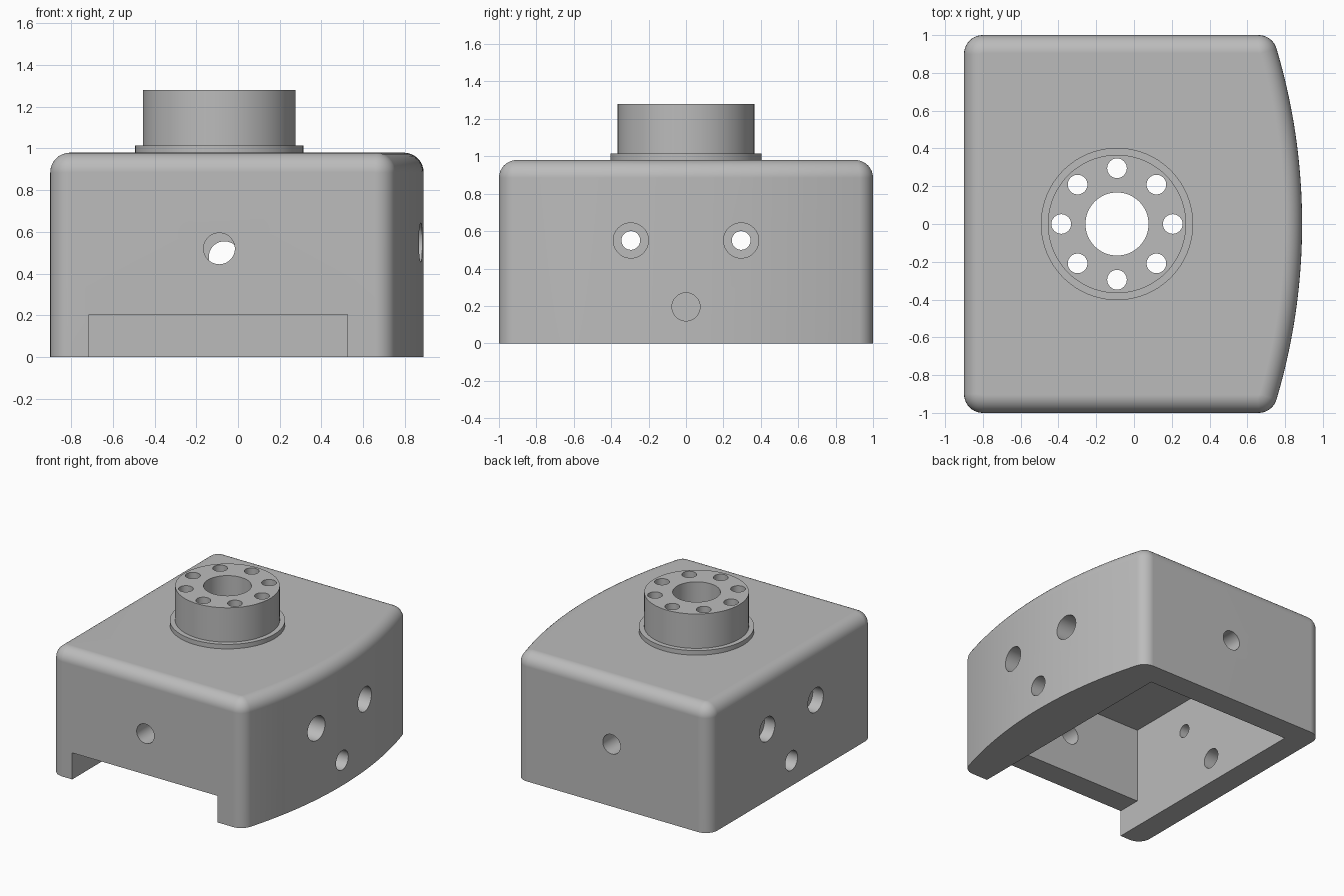
import bpy, bmesh
from math import sin, cos, pi, sqrt, atan2, radians
from mathutils import Matrix, Vector

cube = bpy.data.objects.get("Cube")
if cube:
    bpy.data.objects.remove(cube, do_unlink=True)

metal = bpy.data.materials.new("satin grey")
metal.use_nodes = True
grey = (0.5, 0.5, 0.5, 1)
metal.diffuse_color = grey
metal.node_tree.nodes["Principled BSDF"].inputs["Base Color"].default_value = grey

AXIS_X = -0.09      # hub centre line
TOP = 0.98          # top of the housing
EDGE = 0.1          # corner radius


def make_object(name, bm):
    bmesh.ops.recalc_face_normals(bm, faces=bm.faces)
    mesh = bpy.data.meshes.new(name)
    bm.to_mesh(mesh)
    bm.free()
    obj = bpy.data.objects.new(name, mesh)
    bpy.context.collection.objects.link(obj)
    mesh.materials.append(metal)
    return obj


def cylinder(name, start, end, radius, segments=48):
    a, b = Vector(start), Vector(end)
    turn = (b - a).to_track_quat('Z', 'Y').to_matrix().to_4x4()
    bm = bmesh.new()
    bmesh.ops.create_cone(bm, cap_ends=True, segments=segments, radius1=radius,
                          radius2=radius, depth=(b - a).length,
                          matrix=Matrix.Translation((a + b) / 2) @ turn)
    return make_object(name, bm)


def box(name, low, high):
    a, b = Vector(low), Vector(high)
    bm = bmesh.new()
    bmesh.ops.create_cube(bm, size=1, matrix=Matrix.Translation((a + b) / 2)
                          @ Matrix.Diagonal((*(b - a), 1)))
    return make_object(name, bm)


def cut(obj, cutter):
    mod = obj.modifiers.new("cut", 'BOOLEAN')
    mod.object, mod.operation, mod.solver = cutter, 'DIFFERENCE', 'EXACT'
    graph = bpy.context.evaluated_depsgraph_get()
    mesh = bpy.data.meshes.new_from_object(obj.evaluated_get(graph))
    obj.modifiers.clear()
    obj.data = mesh
    bpy.data.objects.remove(cutter, do_unlink=True)


def outline(inset):
    """Plan of the housing: straight on three sides, bowed on +x."""
    bow = 3.25
    bow_x = 0.89 - bow
    cy = 1 - EDGE
    cx = bow_x + sqrt((bow - EDGE) ** 2 - cy ** 2)
    tilt = atan2(cy, cx - bow_x)
    r = EDGE - inset

    def arc(x, y, radius, a, b, n):
        return [(x + radius * cos(a + (b - a) * i / n),
                 y + radius * sin(a + (b - a) * i / n)) for i in range(n + 1)]

    left = EDGE - 0.9
    return (arc(cx, -cy, r, -pi / 2, -tilt, 10)
            + arc(bow_x, 0, bow - inset, -tilt, tilt, 32)[1:-1]
            + arc(cx, cy, r, tilt, pi / 2, 10)
            + arc(left, cy, r, pi / 2, pi, 10)
            + arc(left, -cy, r, pi, 1.5 * pi, 10))


# Housing shell: straight wall, then a rounded top edge
fillet = EDGE - 0.005
layers = [(0, 0)] + [(fillet * (1 - cos(a)), TOP - fillet + fillet * sin(a))
                     for a in (pi / 2 * i / 8 for i in range(9))]
bm = bmesh.new()
rings = [[bm.verts.new((x, y, z)) for x, y in outline(t)] for t, z in layers]
for lower, upper in zip(rings, rings[1:]):
    for i in range(len(lower)):
        bm.faces.new((lower[i - 1], lower[i], upper[i], upper[i - 1]))
bm.faces.new(rings[0][::-1])
bm.faces.new(rings[-1])
housing = make_object("housing", bm)

# Open cavity and the front slot
cut(housing, box("cavity", (-0.715, -0.815, -0.2), (0.525, 0.815, 0.785)))
cut(housing, box("front_slot", (-0.715, -1.2, -0.2), (0.525, 0, 0.205)))

# Side holes: wide through +x, counterbored through -x
for y in (-0.295, 0.295):
    cut(housing, cylinder("bore", (0, y, 0.55), (1.2, y, 0.55), 0.094))
    cut(housing, cylinder("bolt_hole", (-1.2, y, 0.55), (0, y, 0.55), 0.05))
    cut(housing, cylinder("counterbore", (-1.2, y, 0.55), (-0.81, y, 0.55), 0.094))
cut(housing, cylinder("blind_hole", (0.65, 0, 0.195), (1.2, 0, 0.195), 0.075))
cut(housing, cylinder("low_hole", (-1.2, 0, 0.195), (0, 0, 0.195), 0.075))

# Front and back holes
cut(housing, cylinder("front_hole", (AXIS_X, -1.2, 0.52), (AXIS_X, 0, 0.52), 0.075))
cut(housing, cylinder("back_hole", (-0.065, 0, 0.48), (-0.065, 1.2, 0.48), 0.075))

# Hub and its flange
flange = cylinder("flange", (AXIS_X, 0, TOP), (AXIS_X, 0, 1.015), 0.403, 96)
hub = cylinder("hub", (AXIS_X, 0, 1.015), (AXIS_X, 0, 1.28), 0.366, 96)

# Centre bore and ring of eight holes down through everything
for part in (housing, flange, hub):
    cut(part, cylinder("centre_bore", (AXIS_X, 0, 0.5), (AXIS_X, 0, 1.5), 0.167, 64))
    for i in range(8):
        x, y = AXIS_X + 0.295 * cos(pi * i / 4), 0.295 * sin(pi * i / 4)
        cut(part, cylinder("ring_hole", (x, y, 0.5), (x, y, 1.5), 0.052, 32))

# Smooth shading with crisp machined edges
for part in (housing, flange, hub):
    bpy.ops.object.select_all(action='DESELECT')
    part.select_set(True)
    bpy.context.view_layer.objects.active = part
    bpy.ops.object.shade_smooth_by_angle(angle=radians(30))
    part.modifiers.new("even_normals", 'WEIGHTED_NORMAL').keep_sharp = True
